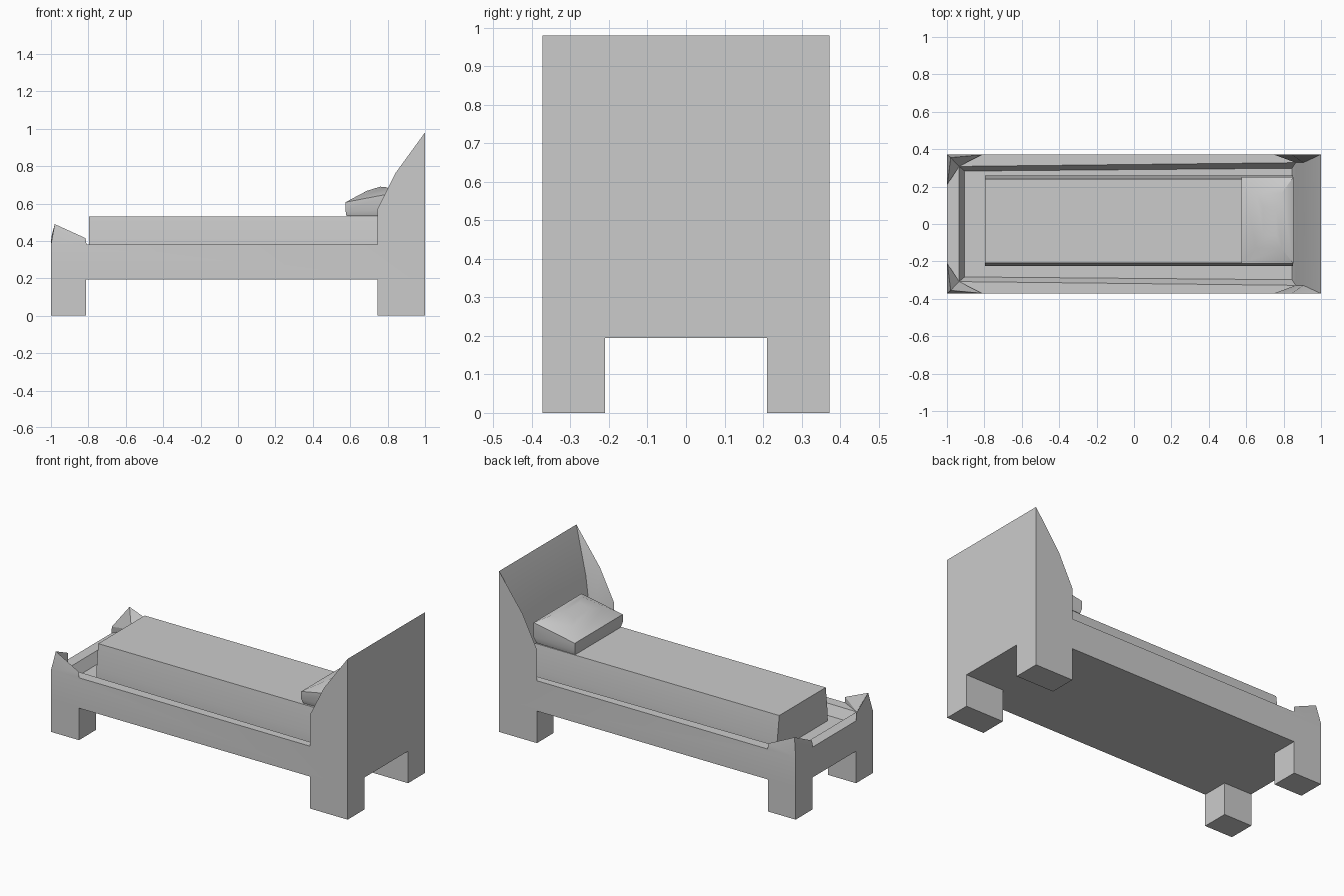
import bpy, bmesh

if "Cube" in bpy.data.objects:
    bpy.data.objects.remove(bpy.data.objects["Cube"])


def finish(bm, name, angle=0.5):
    bmesh.ops.remove_doubles(bm, verts=bm.verts, dist=1e-5)
    bmesh.ops.recalc_face_normals(bm, faces=bm.faces)
    me = bpy.data.meshes.new(name)
    bm.to_mesh(me)
    bm.free()
    ob = bpy.data.objects.new(name, me)
    bpy.context.collection.objects.link(ob)
    bpy.ops.object.select_all(action='DESELECT')
    ob.select_set(True)
    bpy.context.view_layer.objects.active = ob
    bpy.ops.object.shade_smooth_by_angle(angle=angle)
    return ob


def loft(name, rings):
    """Closed solid through rings of equal point count."""
    bm = bmesh.new()
    vs = [[bm.verts.new(p) for p in r] for r in rings]
    n = len(vs[0])
    for a, b in zip(vs, vs[1:]):
        for i in range(n):
            j = (i + 1) % n
            bm.faces.new((a[i], a[j], b[j], b[i]))
    bm.faces.new(vs[0])
    bm.faces.new(vs[-1])
    return finish(bm, name)


W, Z0, Z1 = 0.372, 0.195, 0.38

# Bed frame: named points of the +y half, mirrored across y
b0, b1 = (-1, W, Z0), (1, W, Z0)                                  # underside
top, wing, wing_low = (1, W, 0.98), (0.84, W, 0.76), (0.745, W, 0.57)
rim_hi, rim1 = (0.905, 0.328, 0.71), (0.865, 0.328, Z1)           # headboard recess
rail0, rail1 = (-0.81, W, Z1), (0.745, W, Z1)
corner, end0 = (-1, W, Z1), (-1, 0.21, Z1)                        # foot post
side, peak, end = (-0.815, 0.37, 0.415), (-0.98, 0.355, 0.49), (-0.998, 0.21, 0.42)
rim0 = (-0.935, 0.308, Z1)
fl0, fl1 = (-0.905, 0.283, 0.32), (0.845, 0.298, 0.32)            # tray floor


def to_centre(*pts):
    """Strip from an edge chain to the mirror plane."""
    return list(pts) + [(x, 0, z) for x, y, z in reversed(pts)]


faces = [
    # outer side, headboard wing
    [b0, b1, top, wing, wing_low, rail1, rail0, corner],
    [top, wing, rim_hi], [wing, wing_low, rim1, rim_hi], [wing_low, rail1, rim1],
    # rails and foot post
    [rail0, rail1, rim1, rim0], [corner, rail0, side, peak], [corner, peak, end, end0],
    [peak, side, rim0], [peak, rim0, end], [side, rail0, rim0], [end, rim0, end0],
    # tray side
    [rim0, rim1, fl1, fl0],
    # foot end including the outer corner
    [b0, corner, end0, (-1, 0, Z1), (-1, 0, Z0)],
]
loop = [b0, b1, top, rim_hi, rim1, fl1, fl0, rim0, end0]
faces += [to_centre(p, q) for p, q in zip(loop, loop[1:])]

bm = bmesh.new()
for s in (1, -1):
    verts = {}
    for face in faces:
        for p in face:
            if p not in verts:
                verts[p] = bm.verts.new((p[0], s * p[1], p[2]))
        bm.faces.new([verts[p] for p in face])
finish(bm, 'bed_frame', 0.4)

# Four block legs
for name, x0, x1 in (('foot_leg', -1, -0.812), ('head_leg', 0.745, 1)):
    for s, where in ((-1, 'front'), (1, 'back')):
        y0, y1 = s * W, s * 0.21
        loft(f'{name}_{where}', [[(x0, y0, z), (x1, y0, z), (x1, y1, z), (x0, y1, z)]
                                 for z in (0, Z0)])

# Mattress: section swept along x, sides leaning slightly outward
section = [(-0.225, 0.32), (-0.225, 0.38), (-0.208, 0.53),
           (0.24, 0.53), (0.26, 0.38), (0.26, 0.32)]
loft('mattress', [[(x, y, z) for y, z in section] for x in (-0.797, 0.85)])


# Pillow: stacked tilted rectangles ending in a small plateau
def tilted(x0, x1, y0, y1, z0, z1):
    return [(x0, y0, z0), (x1, y0, z1), (x1, y1, z1), (x0, y1, z0)]


loft('pillow', [
    tilted(0.58, 0.84, -0.20, 0.24, 0.532, 0.535),
    tilted(0.575, 0.852, -0.212, 0.25, 0.56, 0.57),
    tilted(0.575, 0.852, -0.212, 0.25, 0.607, 0.66),
    tilted(0.655, 0.79, -0.13, 0.165, 0.65, 0.688),
    tilted(0.69, 0.76, -0.06, 0.09, 0.668, 0.69),
])
